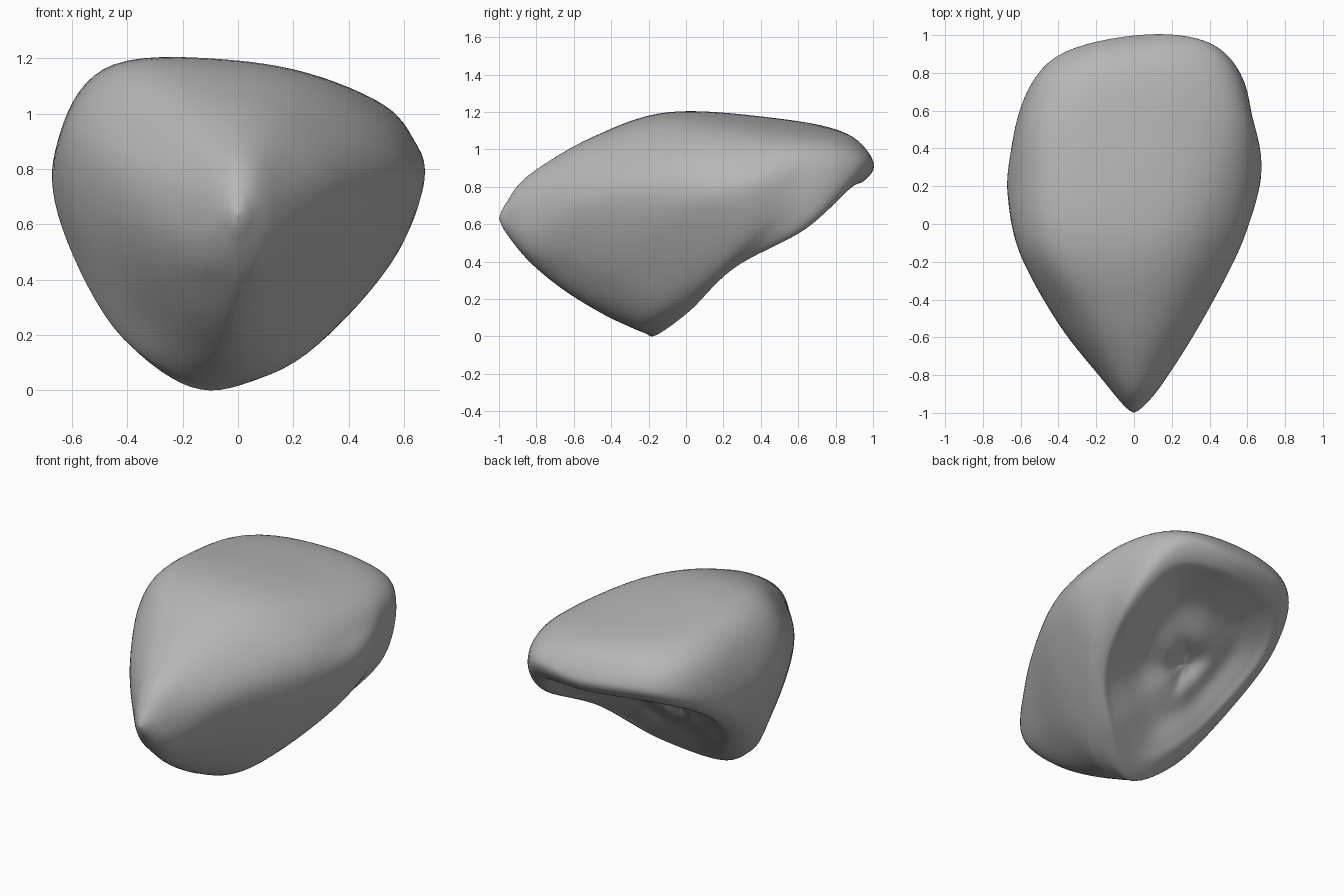
import bpy
import bmesh
import math
from mathutils import Vector

STEPS = 8     # interpolation steps between control points

cube = bpy.data.objects.get("Cube")
if cube:
    bpy.data.objects.remove(cube, do_unlink=True)


def spline(a, b, c, d, t):
    """Smooth curve from b to c, guided by neighbours a and d."""
    return 0.5 * (2 * b + (c - a) * t + (2 * a - 5 * b + 4 * c - d) * t ** 2
                  + (3 * b - a - 3 * c + d) * t ** 3)


def smooth_loop(points):
    """Closed smooth loop through the points."""
    n = len(points)
    return [spline(points[i - 1], points[i], points[(i + 1) % n], points[(i + 2) % n], s / STEPS)
            for i in range(n) for s in range(STEPS)]


def smooth_rows(rows):
    """Smooth stack of loops running through the given loops."""
    result = []
    last = len(rows) - 1
    for i in range(last):
        four = [rows[max(i - 1, 0)], rows[i], rows[i + 1], rows[min(i + 2, last)]]
        for s in range(STEPS):
            result.append([spline(*pts, s / STEPS) for pts in zip(*four)])
    return result + [rows[-1]]


# Cross-sections, each clockwise from the top as seen from the front
shoulder = [(0, -.5, 1.06), (.2, -.5, .99), (.345, -.5, .83), (.345, -.52, .65), (.18, -.6, .38),
            (-.03, -.66, .25), (-.24, -.6, .39), (-.375, -.55, .62), (-.395, -.5, .85), (-.23, -.5, 1.03)]
middle = [(0, -.08, 1.185), (.33, -.05, 1.1), (.56, -.03, .9), (.54, -.14, .66), (.24, -.38, .28),
          (-.06, -.45, .12), (-.37, -.3, .3), (-.57, -.18, .63), (-.6, -.12, .95), (-.42, -.1, 1.17)]
belly = [(0, .5, 1.15), (.44, .5, 1.07), (.625, .44, .92), (.645, .17, .69), (.26, -.18, .16),
         (-.09, -.3, .05), (-.42, -.14, .21), (-.64, .08, .62), (-.65, .25, .9), (-.47, .42, 1.14)]
shelf = [(.04, .86, 1.08), (.48, .79, 1.01), (.62, .6, .8), (.58, .29, .5), (.24, -.08, .125),
         (-.1, -.22, .015), (-.4, -.1, .17), (-.61, .15, .53), (-.64, .45, .82), (-.46, .74, 1.06)]
rim = [(.07, 1, .93), (.45, .93, .91), (.59, .65, .62), (.45, .26, .37), (.2, .01, .13),
       (-.1, -.17, 0), (-.35, -.06, .14), (-.55, .2, .45), (-.61, .55, .74), (-.42, .88, .92)]
lip = [(.04, .95, .83), (.4, .88, .79), (.52, .62, .56), (.37, .24, .37), (.16, .04, .16),
       (-.1, -.08, .07), (-.31, .04, .19), (-.47, .24, .42), (-.54, .56, .68), (-.38, .83, .82)]
count = len(rim)


def oval(y, half_width, half_height):
    """Upright oval near the nose."""
    return [Vector((half_width * math.sin(a), y, .63 + half_height * math.cos(a)))
            for a in (math.tau * i / count for i in range(count))]


# Blunt nose
nose = [oval(-1, 0, 0), oval(-.965, .05, .075), oval(-.84, .155, .23)]

# Hollow underside with a dimple, shallower on the low left: (fraction of lip, depth)
heart = Vector((-.13, .38, .47))
inward = Vector((0, -.62, .78))


def hollow_ring(fraction, depth):
    ring = []
    for p in map(Vector, lip):
        weight = .3 + .6 * p.x + .8 * p.z
        ring.append(heart.lerp(p, fraction) + inward * depth * (1 + (weight - 1) * fraction))
    return ring


hollow = [hollow_ring(f, d) for f, d in ((.82, .04), (.55, .09), (.28, .08), (.1, .11), (0, .115))]

outer = [[Vector(p) for p in r] for r in (shoulder, middle, belly, shelf, rim, lip)]
rows = smooth_rows([smooth_loop(r) for r in nose + outer + hollow])

# Skin the loops
bm = bmesh.new()
grid = [[bm.verts.new(p) for p in row] for row in rows]
width = len(grid[0])
for low, high in zip(grid, grid[1:]):
    for i in range(width):
        j = (i + 1) % width
        bm.faces.new((low[i], low[j], high[j], high[i]))
bmesh.ops.remove_doubles(bm, verts=bm.verts, dist=.0005)
bmesh.ops.recalc_face_normals(bm, faces=bm.faces)

# Stand it on the ground
ground = min(v.co.z for v in bm.verts)
bmesh.ops.translate(bm, verts=bm.verts, vec=(0, 0, -ground))

mesh = bpy.data.meshes.new("boulder")
bm.to_mesh(mesh)
bm.free()
boulder = bpy.data.objects.new("boulder", mesh)
bpy.context.collection.objects.link(boulder)

# Stone colour
stone = bpy.data.materials.new("grey_stone")
stone.use_nodes = True
colour = (.47, .47, .47, 1)
stone.diffuse_color = colour
stone.node_tree.nodes["Principled BSDF"].inputs["Base Color"].default_value = colour
mesh.materials.append(stone)
mesh.shade_smooth()
